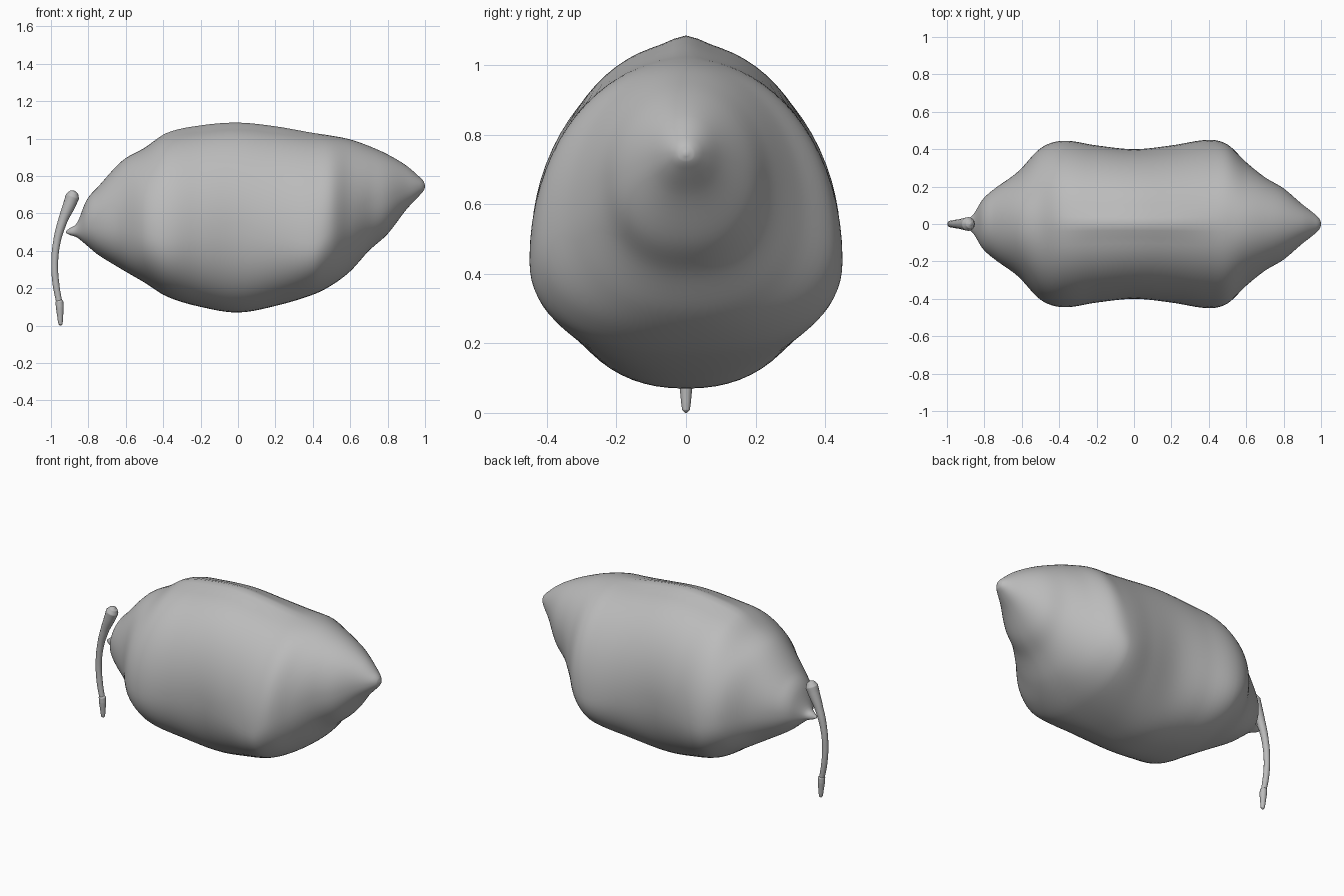
import bpy
import bmesh
from math import sin, cos, pi, exp, copysign

if "Cube" in bpy.data.objects:
    bpy.data.objects.remove(bpy.data.objects["Cube"], do_unlink=True)

SIDES = 72
STEPS = 6

grey = bpy.data.materials.new("plain grey")
grey.use_nodes = True
grey.diffuse_color = (0.5, 0.5, 0.5, 1)
grey.node_tree.nodes["Principled BSDF"].inputs["Base Color"].default_value = grey.diffuse_color


def smooth_path(keys):
    """Pass a smooth curve through rows of values, the first column being x."""
    def slope(i, c):
        a, b = keys[max(i - 1, 0)], keys[min(i + 1, len(keys) - 1)]
        return (b[c] - a[c]) / (b[0] - a[0])

    rows = []
    for i in range(len(keys) - 1):
        p, q = keys[i], keys[i + 1]
        span = q[0] - p[0]
        for s in range(STEPS):
            t = s / STEPS
            row = [p[0] + span * t]
            for c in range(1, len(p)):
                blend = t * t * (3 - 2 * t)
                row.append(p[c] + (q[c] - p[c]) * blend
                           + span * slope(i, c) * t * (1 - t) ** 2
                           - span * slope(i + 1, c) * t * t * (1 - t))
            rows.append(row)
    rows.append(list(keys[-1]))
    return rows


def body_ring(x, top, bottom, half_width, middle):
    """Egg-shaped section with a flatter underside and a small ridge on top."""
    ring = []
    for i in range(SIDES):
        a = 2 * pi * i / SIDES
        c, s = cos(a), sin(a)
        power = 1 if s > 0 else 0.88
        y = half_width * copysign(abs(c) ** power, c)
        reach = top - middle if s > 0 else middle - bottom
        z = middle + reach * copysign(abs(s) ** power, s)
        if s > 0:
            ridge = 0.02 * exp(-(x / 0.4) ** 4)
            z -= ridge * s * (1 - exp(-(y / 0.05) ** 2))
        ring.append((x, y, z))
    return ring


# Body: x, top, bottom, half width, height of the widest line
body_keys = [
    (-0.92, 0.505, 0.495, 0.005, 0.5),
    (-0.9, 0.52, 0.485, 0.02, 0.5),
    (-0.86, 0.55, 0.47, 0.05, 0.51),
    (-0.81, 0.67, 0.43, 0.13, 0.54),
    (-0.75, 0.74, 0.38, 0.185, 0.55),
    (-0.62, 0.88, 0.3, 0.28, 0.54),
    (-0.5, 0.95, 0.23, 0.405, 0.5),
    (-0.38, 1.03, 0.155, 0.445, 0.48),
    (-0.2, 1.07, 0.1, 0.42, 0.52),
    (0, 1.085, 0.07, 0.4, 0.55),
    (0.2, 1.065, 0.105, 0.42, 0.49),
    (0.4, 1.03, 0.165, 0.45, 0.44),
    (0.5, 1.015, 0.215, 0.425, 0.51),
    (0.6, 0.995, 0.29, 0.33, 0.59),
    (0.7, 0.96, 0.4, 0.25, 0.67),
    (0.8, 0.915, 0.49, 0.19, 0.69),
    (0.9, 0.855, 0.62, 0.105, 0.73),
    (0.97, 0.795, 0.695, 0.05, 0.745),
    (0.993, 0.77, 0.722, 0.025, 0.745),
    (1, 0.75, 0.74, 0.005, 0.745),
]
bm = bmesh.new()
rings = [[bm.verts.new(co) for co in body_ring(*row)] for row in smooth_path(body_keys)]
for near, far in zip(rings, rings[1:]):
    for i in range(SIDES):
        j = (i + 1) % SIDES
        bm.faces.new((near[i], near[j], far[j], far[i]))
bm.faces.new(rings[0])
bm.faces.new(rings[-1])
bmesh.ops.recalc_face_normals(bm, faces=bm.faces)
for face in bm.faces:
    face.smooth = True
mesh = bpy.data.meshes.new("body")
bm.to_mesh(mesh)
bm.free()
body = bpy.data.objects.new("body", mesh)
bpy.context.collection.objects.link(body)
mesh.materials.append(grey)


def cord(name, points):
    """Round tapered cord through points of x, z and radius."""
    curve = bpy.data.curves.new(name, "CURVE")
    curve.dimensions = "3D"
    curve.bevel_depth = 1
    curve.bevel_resolution = 6
    curve.use_fill_caps = True
    spline = curve.splines.new("BEZIER")
    spline.bezier_points.add(len(points) - 1)
    for p, (x, z, radius) in zip(spline.bezier_points, points):
        p.co = (x, 0, z)
        p.radius = radius
        p.handle_left_type = p.handle_right_type = "AUTO"
    curve.materials.append(grey)
    bpy.context.collection.objects.link(bpy.data.objects.new(name, curve))


# Hanging tail with a rounded upper end, and its separate tip
cord("tail", [
    (-0.872, 0.72, 0.005), (-0.876, 0.712, 0.024), (-0.885, 0.69, 0.037),
    (-0.9, 0.65, 0.034), (-0.937, 0.56, 0.025), (-0.968, 0.45, 0.02),
    (-0.98, 0.33, 0.018), (-0.973, 0.22, 0.018), (-0.955, 0.12, 0.016),
])
cord("tail_tip", [
    (-0.956, 0.14, 0.012), (-0.955, 0.128, 0.021), (-0.953, 0.1, 0.021),
    (-0.95, 0.03, 0.014), (-0.949, 0.008, 0.011), (-0.949, 0, 0.003),
])
